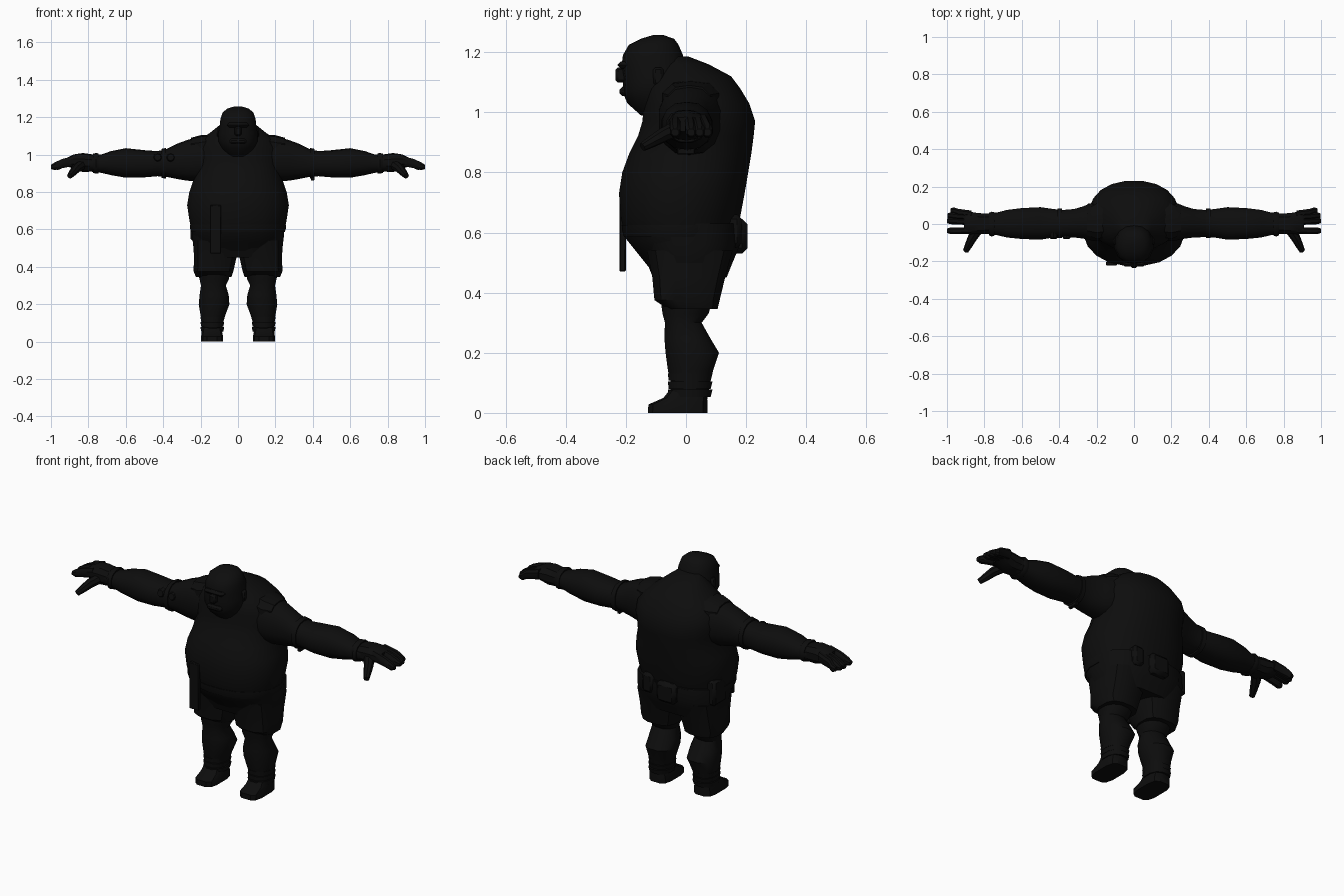
import bpy, math
from mathutils import Vector

black = bpy.data.materials.new("charcoal black")
black.diffuse_color = (0.004, 0.004, 0.004, 1)


def make(name, verts, faces, mirror=False):
    me = bpy.data.meshes.new(name)
    me.from_pydata(verts, [], faces)
    me.materials.append(black)
    ob = bpy.data.objects.new(name, me)
    bpy.context.collection.objects.link(ob)
    if mirror:
        ob.modifiers.new("mirror", 'MIRROR')
    bpy.ops.object.select_all(action='DESELECT')
    ob.select_set(True)
    bpy.context.view_layer.objects.active = ob
    bpy.ops.object.mode_set(mode='EDIT')
    bpy.ops.mesh.select_all(action='SELECT')
    bpy.ops.mesh.normals_make_consistent(inside=False)
    bpy.ops.object.mode_set(mode='OBJECT')
    bpy.ops.object.shade_smooth_by_angle(angle=math.radians(35))
    return ob


def skin(name, loops, mirror=False):
    n = len(loops[0])
    verts = [p for l in loops for p in l]
    faces = [(k * n + i, k * n + (i + 1) % n, (k + 1) * n + (i + 1) % n, (k + 1) * n + i)
             for k in range(len(loops) - 1) for i in range(n)]
    faces += [tuple(range(n)), tuple(range(len(verts) - n, len(verts)))]
    return make(name, verts, faces, mirror)


def loft(name, rings, axis='z', n=16, e=0.9, mirror=False):
    """Rings are (position, a min, a max, b min, b max); a, b = x, y or y, z."""
    loops = []
    for t, a0, a1, b0, b1 in rings:
        loop = []
        for i in range(n):
            w = 2 * math.pi * (i + 0.5) / n
            c, s = math.cos(w), math.sin(w)
            f = 1 / math.cos(math.pi / n)
            a = (a0 + a1) / 2 + (a1 - a0) / 2 * min(1, f * abs(c) ** e) * (1 if c > 0 else -1)
            b = (b0 + b1) / 2 + (b1 - b0) / 2 * min(1, f * abs(s) ** e) * (1 if s > 0 else -1)
            loop.append((a, b, t) if axis == 'z' else (t, a, b))
        loops.append(loop)
    return skin(name, loops, mirror)


def tube(name, pts, radii, n=8, mirror=False):
    loops = []
    for k, p in enumerate(pts):
        d = Vector(pts[min(k + 1, len(pts) - 1)]) - Vector(pts[max(k - 1, 0)])
        q = d.to_track_quat('Z', 'Y')
        loops.append([Vector(p) + q @ Vector((radii[k] * math.cos(2 * math.pi * i / n),
                      radii[k] * math.sin(2 * math.pi * i / n), 0)) for i in range(n)])
    return skin(name, loops, mirror)


def box(name, lo, hi, bevel=0.01, mirror=False):
    v = [(x, y, z) for x in (lo[0], hi[0]) for y in (lo[1], hi[1]) for z in (lo[2], hi[2])]
    f = [(0, 1, 3, 2), (4, 6, 7, 5), (0, 4, 5, 1), (2, 3, 7, 6), (0, 2, 6, 4), (1, 5, 7, 3)]
    ob = make(name, v, f, mirror)
    if bevel:
        ob.modifiers.new("bevel", 'BEVEL').width = bevel
    return ob


# Heavy torso with a hunched back
loft("torso", [
    (0.48, -0.20, 0.20, -0.12, 0.14), (0.53, -0.23, 0.23, -0.16, 0.15),
    (0.58, -0.245, 0.245, -0.20, 0.16), (0.65, -0.26, 0.26, -0.217, 0.18),
    (0.73, -0.272, 0.272, -0.223, 0.195), (0.80, -0.26, 0.26, -0.212, 0.207),
    (0.86, -0.24, 0.24, -0.19, 0.217), (0.92, -0.235, 0.235, -0.16, 0.225),
    (0.97, -0.24, 0.24, -0.145, 0.23), (1.03, -0.235, 0.235, -0.14, 0.21),
    (1.08, -0.20, 0.20, -0.13, 0.18), (1.12, -0.145, 0.145, -0.11, 0.15),
    (1.16, -0.095, 0.095, -0.09, 0.075), (1.185, -0.06, 0.06, -0.08, 0.01)], n=20)

# Head, jutting forward
loft("head", [
    (0.99, -0.055, 0.055, -0.15, -0.02), (1.03, -0.085, 0.085, -0.195, 0.0),
    (1.07, -0.104, 0.104, -0.212, 0.01), (1.11, -0.106, 0.106, -0.208, 0.01),
    (1.15, -0.098, 0.098, -0.215, 0.0), (1.19, -0.094, 0.094, -0.21, -0.01),
    (1.225, -0.082, 0.082, -0.19, -0.025), (1.245, -0.058, 0.058, -0.15, -0.04),
    (1.257, -0.02, 0.02, -0.11, -0.075)], n=14)
box("brow", (-0.06, -0.228, 1.145), (0.06, -0.17, 1.17), 0.012)
box("nose", (-0.018, -0.235, 1.10), (0.018, -0.19, 1.15), 0.008)
box("mouth", (-0.045, -0.222, 1.055), (0.045, -0.18, 1.085), 0.01)
box("ear", (0.09, -0.11, 1.09), (0.112, -0.075, 1.15), 0.008, True)

# Shorts
loft("shorts_seat", [(0.45, -0.215, 0.215, -0.11, 0.135), (0.50, -0.238, 0.238, -0.13, 0.155),
                     (0.56, -0.245, 0.245, -0.16, 0.18), (0.63, -0.25, 0.25, -0.19, 0.175)], e=0.75)
loft("shorts_leg", [
    (0.345, 0.035, 0.225, -0.06, 0.105), (0.375, 0.025, 0.237, -0.105, 0.112),
    (0.45, 0.008, 0.236, -0.112, 0.13), (0.54, 0.003, 0.238, -0.13, 0.155)], n=12, e=0.75, mirror=True)

# Legs, ankle wraps and feet
loft("leg", [
    (0.04, 0.085, 0.19, -0.055, 0.07), (0.10, 0.08, 0.195, -0.05, 0.08),
    (0.14, 0.068, 0.20, -0.06, 0.09), (0.20, 0.046, 0.21, -0.068, 0.11),
    (0.25, 0.05, 0.205, -0.072, 0.08), (0.30, 0.065, 0.198, -0.07, 0.052),
    (0.33, 0.05, 0.205, -0.078, 0.075), (0.38, 0.04, 0.215, -0.085, 0.09)], n=12, mirror=True)
for k, z in enumerate((0.065, 0.092, 0.119)):
    loft(f"ankle_wrap_{k + 1}", [(z - 0.012, 0.078, 0.198, -0.058, 0.082),
         (z + 0.012, 0.074, 0.2, -0.06, 0.088)], n=12, mirror=True)
loft("foot", [(0.0, 0.08, 0.197, -0.127, 0.072), (0.028, 0.08, 0.197, -0.125, 0.072),
              (0.05, 0.085, 0.194, -0.075, 0.07), (0.075, 0.09, 0.19, -0.055, 0.068)],
     n=12, e=0.6, mirror=True)

# Arms and cuffs
loft("arm", [
    (0.13, -0.09, 0.13, 0.86, 1.10), (0.22, -0.09, 0.115, 0.857, 1.092),
    (0.27, -0.078, 0.095, 0.86, 1.078), (0.32, -0.072, 0.08, 0.868, 1.06),
    (0.38, -0.07, 0.075, 0.88, 1.03), (0.43, -0.072, 0.08, 0.884, 1.018),
    (0.50, -0.084, 0.09, 0.878, 1.023), (0.60, -0.08, 0.085, 0.876, 1.034),
    (0.68, -0.072, 0.075, 0.89, 1.018), (0.73, -0.06, 0.062, 0.902, 1.0),
    (0.80, -0.052, 0.055, 0.91, 0.995)], 'x', 14, mirror=True)
loft("cuff", [(0.745, -0.062, 0.062, 0.9, 1.006), (0.76, -0.067, 0.066, 0.898, 1.008),
              (0.775, -0.06, 0.06, 0.902, 1.004)], 'x', 12, mirror=True)
loft("sleeve_hem", [(0.385, -0.076, 0.082, 0.872, 1.035), (0.41, -0.076, 0.084, 0.874, 1.03)],
     'x', 14, mirror=True)

# Hands
loft("palm", [(0.76, -0.05, 0.055, 0.91, 0.998), (0.83, -0.054, 0.058, 0.906, 1.008),
              (0.88, -0.055, 0.066, 0.925, 1.0), (0.91, -0.053, 0.072, 0.935, 0.985)],
     'x', 10, mirror=True)
for name, y0, y1, tip in (("index_finger", -0.036, -0.036, 1.0), ("middle_finger", 0.012, 0.017, 1.0),
                          ("ring_finger", 0.036, 0.045, 0.996), ("little_finger", 0.055, 0.071, 0.982)):
    loft(name, [(0.87, y0 - 0.017, y0 + 0.017, 0.94, 0.995),
                (0.94, (y0 + y1) / 2 - 0.018, (y0 + y1) / 2 + 0.018, 0.927, 0.976),
                (tip - 0.02, y1 - 0.018, y1 + 0.018, 0.917, 0.958),
                (tip, y1 - 0.012, y1 + 0.012, 0.922, 0.945)], 'x', 8, mirror=True)
tube("thumb", [(0.835, -0.03, 0.945), (0.865, -0.075, 0.925), (0.885, -0.115, 0.902),
               (0.9, -0.145, 0.885)], [0.028, 0.025, 0.02, 0.015], mirror=True)

# Shoulder pads, arm studs and hanging arm strap
loft("shoulder_pad", [(0.15, -0.07, 0.11, 1.0, 1.107), (0.2, -0.08, 0.11, 0.98, 1.103),
                      (0.25, -0.06, 0.08, 0.99, 1.09)], 'x', 10, mirror=True)
for k, x in enumerate((-0.36, -0.43)):
    tube(f"arm_stud_{k + 1}", [(x, -0.05, 0.98), (x, -0.078, 0.985)], [0.03, 0.018])
box("arm_strap", (0.39, -0.03, 0.86), (0.408, 0.03, 0.9), 0.003)

# Hanging belly cloth, belt and pouches
box("hanging_cloth", (-0.15, -0.222, 0.47), (-0.09, -0.2, 0.73), 0.004)
loft("belt", [(0.585, -0.25, 0.25, -0.206, 0.17), (0.605, -0.256, 0.256, -0.212, 0.178),
              (0.625, -0.256, 0.256, -0.214, 0.182)], n=20)
box("back_pouch", (-0.07, 0.12, 0.53), (0.05, 0.205, 0.645), 0.018)
box("small_back_pouch", (0.08, 0.1, 0.55), (0.15, 0.185, 0.66), 0.015)
box("hip_pouch", (-0.255, 0.0, 0.54), (-0.2, 0.11, 0.68), 0.012)
